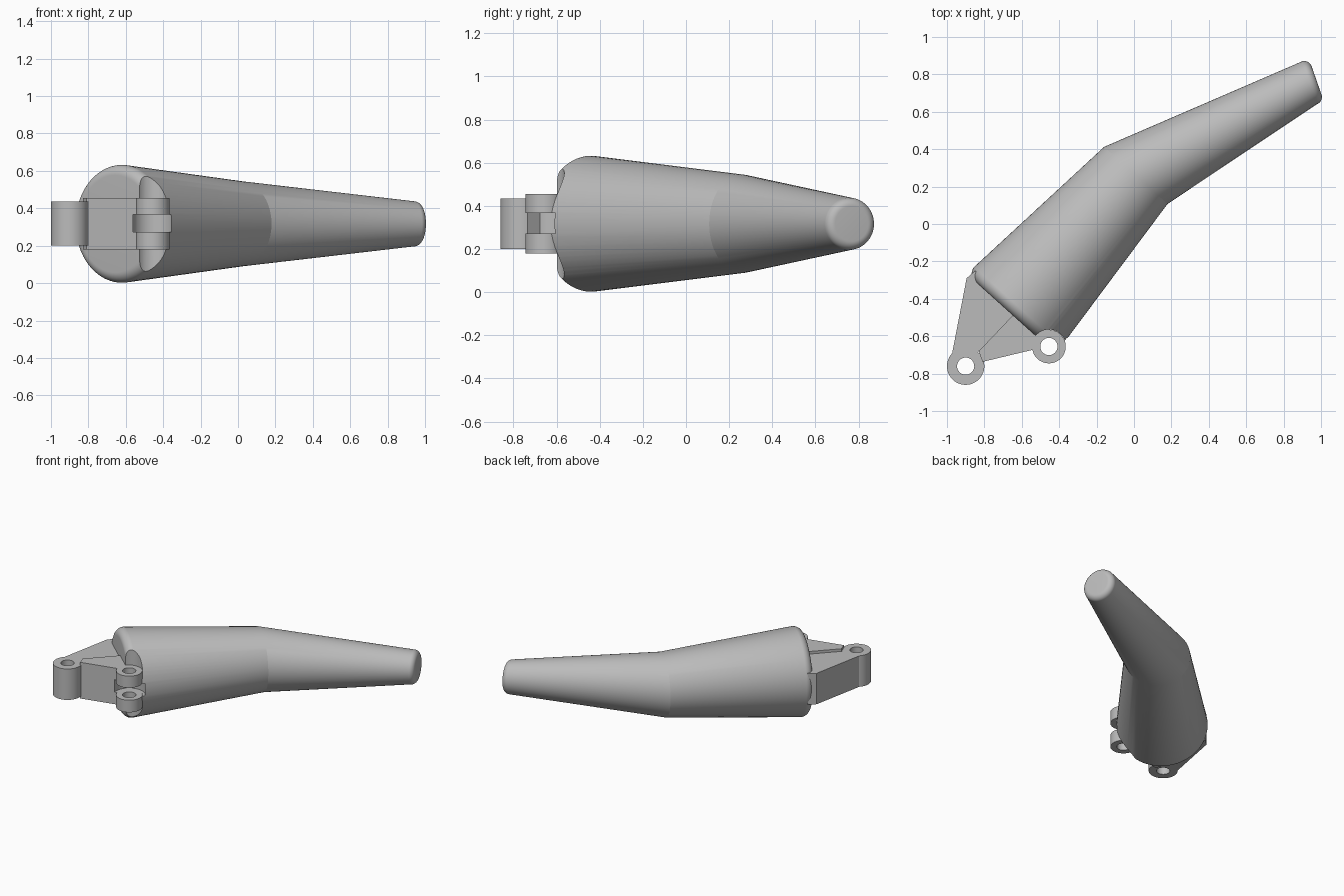
import bpy, bmesh
from math import cos, sin, pi, radians
from mathutils import Vector

if "Cube" in bpy.data.objects:
    bpy.data.objects.remove(bpy.data.objects["Cube"], do_unlink=True)

grey = bpy.data.materials.new("plain grey")
colour = (0.5, 0.5, 0.5, 1)
grey.diffuse_color = colour
grey.use_nodes = True
grey.node_tree.nodes["Principled BSDF"].inputs["Base Color"].default_value = colour

MID = 0.317  # height of the central axis


def finish(name, bm):
    bmesh.ops.recalc_face_normals(bm, faces=bm.faces)
    mesh = bpy.data.meshes.new(name)
    bm.to_mesh(mesh)
    bm.free()
    mesh.materials.append(grey)
    ob = bpy.data.objects.new(name, mesh)
    bpy.context.collection.objects.link(ob)
    return ob


def select(ob):
    bpy.ops.object.select_all(action='DESELECT')
    ob.select_set(True)
    bpy.context.view_layer.objects.active = ob


def smooth(ob, angle=14):
    select(ob)
    bpy.ops.object.shade_smooth_by_angle(angle=radians(angle))


def prism(name, points, z0, z1):
    """Flat outline extruded between two heights."""
    bm = bmesh.new()
    face = bm.faces.new([bm.verts.new((x, y, z0)) for x, y in points])
    new = bmesh.ops.extrude_face_region(bm, geom=[face])["geom"]
    top = [v for v in new if isinstance(v, bmesh.types.BMVert)]
    bmesh.ops.translate(bm, vec=(0, 0, z1 - z0), verts=top)
    return finish(name, bm)


def disc(centre, r, n=48):
    return [(centre[0] + r * cos(2 * pi * i / n), centre[1] + r * sin(2 * pi * i / n))
            for i in range(n)]


def cut(ob, points, z0, z1):
    """Remove an extruded outline from an object."""
    tool = prism("cutter", points, z0, z1)
    tool.hide_render = True
    mod = ob.modifiers.new("cut", 'BOOLEAN')
    mod.operation, mod.solver, mod.object = 'DIFFERENCE', 'EXACT', tool
    select(ob)
    bpy.ops.object.modifier_apply(modifier=mod.name)
    bpy.data.objects.remove(tool, do_unlink=True)


def loft(name, rings, n=72):
    """Skin circles given as (centre, axis direction, radius)."""
    bm = bmesh.new()
    loops = []
    for c, d, r in rings:
        side = Vector((-d.y, d.x, 0))
        loops.append([bm.verts.new(c + r * (cos(2 * pi * i / n) * side
                      + sin(2 * pi * i / n) * Vector((0, 0, 1)))) for i in range(n)])
    for a, b in zip(loops, loops[1:]):
        for i in range(n):
            bm.faces.new((a[i], a[(i + 1) % n], b[(i + 1) % n], b[i]))
    bm.faces.new(loops[0])
    bm.faces.new(loops[-1])
    return finish(name, bm)


# Bent tapering body with rounded rims
lower_dir = Vector((0.669, 0.743, 0)).normalized()
tip_dir = Vector((0.943, 0.33, 0)).normalized()
base = Vector((-0.62, -0.44, MID))
bend = Vector((0.01, 0.26, MID))
tip = Vector((0.938, 0.755, MID))


def rim(centre, d, r, fillet, sign, steps=9):
    return [(centre + sign * fillet * sin(pi / 2 * k / steps) * d, d,
             r - fillet * (1 - cos(pi / 2 * k / steps))) for k in range(steps + 1)]


rings = rim(base, lower_dir, 0.315, 0.055, -1)[::-1]
rings.append((bend, lower_dir, 0.228))
rings += rim(tip, tip_dir, 0.121, 0.04, 1)
body = loft("body", rings)

# Clearance for the hinge in the body
fork = (-0.455, -0.655)
pivot = (-0.9, -0.76)
LOW, HIGH = 0.18, 0.455
SLOT_LOW, SLOT_HIGH = 0.272, 0.366
cut(body, disc(fork, 0.091), -0.1, 0.8)
cut(body, disc(fork, 0.11), SLOT_LOW, SLOT_HIGH)
smooth(body)

# Thick bracket between pivot and fork
bracket = prism("fork_bracket", [(-0.83, -0.68), (-0.81, -0.737), (-0.53, -0.67),
                                 (-0.45, -0.56), (-0.48, -0.5), (-0.62, -0.459)], LOW, HIGH)
cut(bracket, disc(fork, 0.085), 0, 0.7)
cut(bracket, disc(fork, 0.11), SLOT_LOW, SLOT_HIGH)
smooth(bracket)

# Thinner side web from pivot to body edge
prism("side_web", [(-0.972, -0.69), (-0.895, -0.29), (-0.85, -0.25), (-0.7, -0.35),
                   (-0.6, -0.44), (-0.83, -0.68), (-0.85, -0.71)], 0.2, 0.435)

# Hinge ears with through holes
for name, centre, r, z0, z1 in (("pivot_ear", pivot, 0.1, 0.2, 0.435),
                                ("upper_fork_ear", fork, 0.09, SLOT_HIGH, HIGH),
                                ("lower_fork_ear", fork, 0.09, LOW, SLOT_LOW)):
    ear = prism(name, disc(centre, r), z0, z1)
    cut(ear, disc(centre, 0.046), z0 - 0.1, z1 + 0.1)
    smooth(ear)
